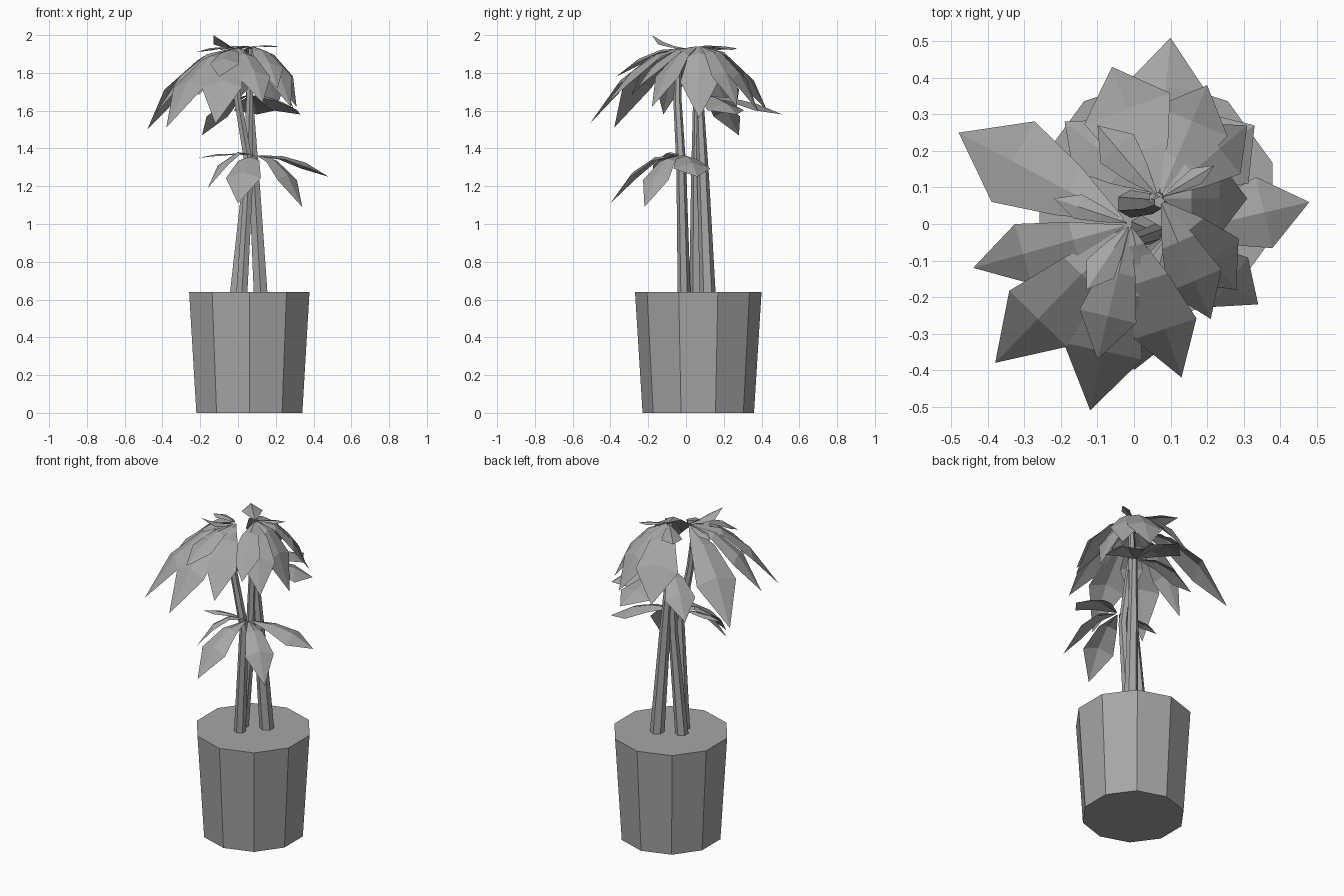
import bpy, bmesh, math
from mathutils import Vector

cube = bpy.data.objects.get("Cube")
if cube:
    bpy.data.objects.remove(cube, do_unlink=True)

grey = bpy.data.materials.new("plain_grey")
grey.use_nodes = True
colour = (0.38, 0.38, 0.38, 1)
grey.diffuse_color = colour
grey.node_tree.nodes["Principled BSDF"].inputs["Base Color"].default_value = colour


def finish(name, bm):
    mesh = bpy.data.meshes.new(name)
    bm.to_mesh(mesh)
    bm.free()
    mesh.materials.append(grey)
    obj = bpy.data.objects.new(name, mesh)
    bpy.context.collection.objects.link(obj)
    return obj


def tube(name, rings, sides):
    """Capped flat-faced tube through rings of (x, y, z, radius)."""
    bm = bmesh.new()
    loops = []
    for x, y, z, r in rings:
        angles = [math.pi / 2 + math.tau * i / sides for i in range(sides)]
        loops.append([bm.verts.new((x + r * math.cos(a), y + r * math.sin(a), z)) for a in angles])
    for low, high in zip(loops, loops[1:]):
        for i in range(sides):
            j = (i + 1) % sides
            bm.faces.new((low[i], low[j], high[j], high[i]))
    bm.faces.new(loops[0][::-1])
    bm.faces.new(loops[-1])
    return finish(name, bm)


def add_leaf(bm, base, tip, width, arch):
    """Folded leaf that leaves the crown level and droops to its tip."""
    base, tip = Vector(base), Vector(tip)
    control = base.lerp(tip, 0.55)
    control.z = base.z + arch
    out = tip - base
    side = Vector((-out.y, out.x, 0)).normalized()
    rows = []
    for t, w in ((0.04, 0.04), (0.34, 0.6), (0.66, 1.0)):
        p = base * (1 - t) ** 2 + control * 2 * t * (1 - t) + tip * t * t
        half = side * width * w / 2
        drop = Vector((0, 0, width * w * 0.16))
        rows.append([bm.verts.new(v) for v in (p + half - drop, p, p - half - drop)])
    end = bm.verts.new(tip)
    for a, b in zip(rows, rows[1:]):
        for i in (0, 1):
            bm.faces.new((a[i], b[i], b[i + 1], a[i + 1]))
    for i in (0, 1):
        bm.faces.new((rows[-1][i], end, rows[-1][i + 1]))


def leaf_crown(name, base, leaves):
    bm = bmesh.new()
    for x, y, z, width, arch in leaves:
        add_leaf(bm, base, (x, y, z), width, arch)
    return finish(name, bm)


# Ten-sided tapered pot with a flat soil top
tube("pot", [(0.06, 0.065, 0, 0.295), (0.06, 0.065, 0.64, 0.335)], 10)

# Three leaning trunks
tube("front_trunk", [(0.02, -0.01, 0.63, 0.034), (0.06, -0.025, 1.3, 0.026),
                     (0.0, -0.045, 1.65, 0.022), (-0.03, -0.04, 1.9, 0.014)], 6)
tube("middle_trunk", [(-0.01, 0.055, 0.63, 0.038), (0.05, 0.055, 1.25, 0.028),
                      (0.07, 0.06, 1.93, 0.016)], 6)
tube("back_trunk", [(0.12, 0.115, 0.63, 0.042), (0.085, 0.09, 1.25, 0.032),
                    (0.06, 0.07, 1.7, 0.02)], 6)

# Low crown on the front trunk
leaf_crown("low_leaves", (0.09, -0.03, 1.36), [
    (0.48, 0.06, 1.25, 0.20, 0.03),
    (0.34, -0.22, 1.09, 0.17, 0.04),
    (0.0, -0.4, 1.11, 0.19, 0.05),
    (-0.21, -0.05, 1.35, 0.06, 0.03),
    (-0.16, -0.18, 1.19, 0.10, 0.09),
])

# Hidden middle crown on the back trunk
leaf_crown("middle_leaves", (0.06, 0.08, 1.68), [
    (0.10, 0.51, 1.58, 0.22, 0.0),
    (0.33, 0.27, 1.58, 0.24, 0.01),
    (-0.19, 0.28, 1.47, 0.18, 0.02),
])

# Tall crown on the middle trunk
leaf_crown("back_crown_leaves", (0.07, 0.07, 1.94), [
    (-0.06, 0.43, 1.60, 0.25, 0.02),
    (0.20, 0.38, 1.60, 0.21, 0.02),
    (0.31, 0.27, 1.62, 0.18, 0.02),
    (0.31, 0.07, 1.56, 0.20, 0.02),
    (0.28, -0.18, 1.62, 0.19, 0.02),
    (0.21, -0.26, 1.72, 0.16, 0.02),
    (-0.10, 0.27, 1.93, 0.12, 0.01),
    (0.22, 0.16, 1.94, 0.05, 0.01),
])

# Tall crown on the front trunk
leaf_crown("front_crown_leaves", (-0.01, 0.0, 1.93), [
    (-0.48, 0.25, 1.50, 0.25, 0.02),
    (-0.44, -0.12, 1.58, 0.17, 0.02),
    (-0.38, -0.38, 1.51, 0.22, 0.02),
    (-0.21, -0.29, 1.68, 0.13, 0.02),
    (-0.12, -0.51, 1.53, 0.22, 0.01),
    (0.13, -0.42, 1.64, 0.18, 0.01),
    (-0.10, -0.37, 1.78, 0.16, 0.02),
    (-0.22, 0.07, 1.91, 0.07, 0.02),
    (0.03, -0.16, 1.86, 0.08, 0.02),
    (-0.13, -0.18, 2.0, 0.09, 0.01),
])
